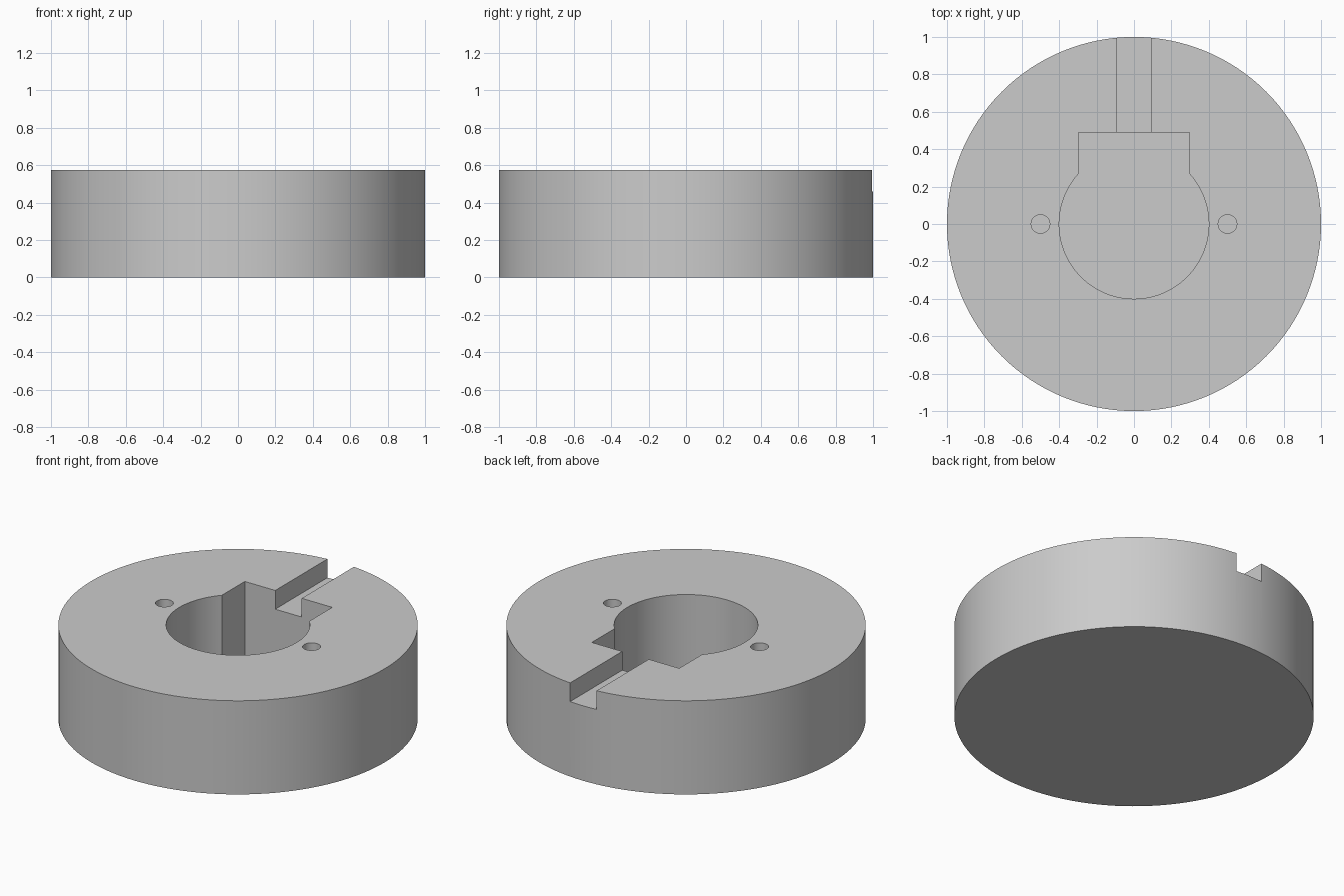
import bpy
import bmesh
from math import sin, cos, acos, pi, radians

cube = bpy.data.objects.get("Cube")
if cube:
    bpy.data.objects.remove(cube, do_unlink=True)

HEIGHT = 0.575
FLOOR = 0.115        # thickness left under the bore
SLOT_DEPTH = 0.115
HOLE_DEPTH = 0.29
ABOVE = HEIGHT + 0.1  # cutters overshoot the top face

grey = bpy.data.materials.new("light_grey")
grey.use_nodes = True
colour = (0.6, 0.6, 0.6, 1)
grey.diffuse_color = colour
grey.node_tree.nodes["Principled BSDF"].inputs["Base Color"].default_value = colour


def arc(radius, start, end, steps, cx=0.0):
    """Points along an arc, both ends included."""
    angles = [start + (end - start) * i / steps for i in range(steps + 1)]
    return [(cx + radius * cos(a), radius * sin(a)) for a in angles]


def circle(radius, steps, cx=0.0):
    return arc(radius, 0, 2 * pi, steps, cx)[:-1]


def prism(name, outline, bottom, top):
    """Extrude a counter-clockwise outline from bottom to top."""
    bm = bmesh.new()
    face = bm.faces.new([bm.verts.new((x, y, bottom)) for x, y in outline])
    grown = bmesh.ops.extrude_face_region(bm, geom=[face])
    verts = [v for v in grown["geom"] if isinstance(v, bmesh.types.BMVert)]
    bmesh.ops.translate(bm, verts=verts, vec=(0, 0, top - bottom))
    bmesh.ops.recalc_face_normals(bm, faces=bm.faces)
    mesh = bpy.data.meshes.new(name)
    bm.to_mesh(mesh)
    bm.free()
    mesh.materials.append(grey)
    obj = bpy.data.objects.new(name, mesh)
    bpy.context.collection.objects.link(obj)
    return obj


# Round body
body = prism("round_body", circle(1, 128), 0, HEIGHT)

# Blind bore with a square pocket at the back
bore_r, pocket_x, pocket_y = 0.4, 0.297, 0.49
corner = acos(pocket_x / bore_r)
bore_outline = arc(bore_r, pi - corner, 2 * pi + corner, 72)
bore_outline += [(pocket_x, pocket_y), (-pocket_x, pocket_y)]
cutters = [prism("bore_cutter", bore_outline, FLOOR, ABOVE)]

# Shallow slot from the pocket out through the back rim
slot_x = 0.09
slot_outline = [(-slot_x, 0.3), (slot_x, 0.3), (slot_x, 1.2), (-slot_x, 1.2)]
cutters.append(prism("slot_cutter", slot_outline, HEIGHT - SLOT_DEPTH, ABOVE))

# Two small blind holes beside the bore
for side, x in (("left", 0.5), ("right", -0.5)):
    cutters.append(prism(side + "_hole_cutter", circle(0.05, 32, x),
                         HEIGHT - HOLE_DEPTH, ABOVE))

# Cut everything out of the body
bpy.ops.object.select_all(action="DESELECT")
bpy.context.view_layer.objects.active = body
body.select_set(True)
for cutter in cutters:
    cutter.hide_render = True
    mod = body.modifiers.new(cutter.name, "BOOLEAN")
    mod.operation = "DIFFERENCE"
    mod.solver = "EXACT"
    mod.object = cutter
    bpy.ops.object.modifier_apply(modifier=mod.name)
    bpy.data.objects.remove(cutter, do_unlink=True)

bpy.ops.object.shade_smooth_by_angle(angle=radians(30))
